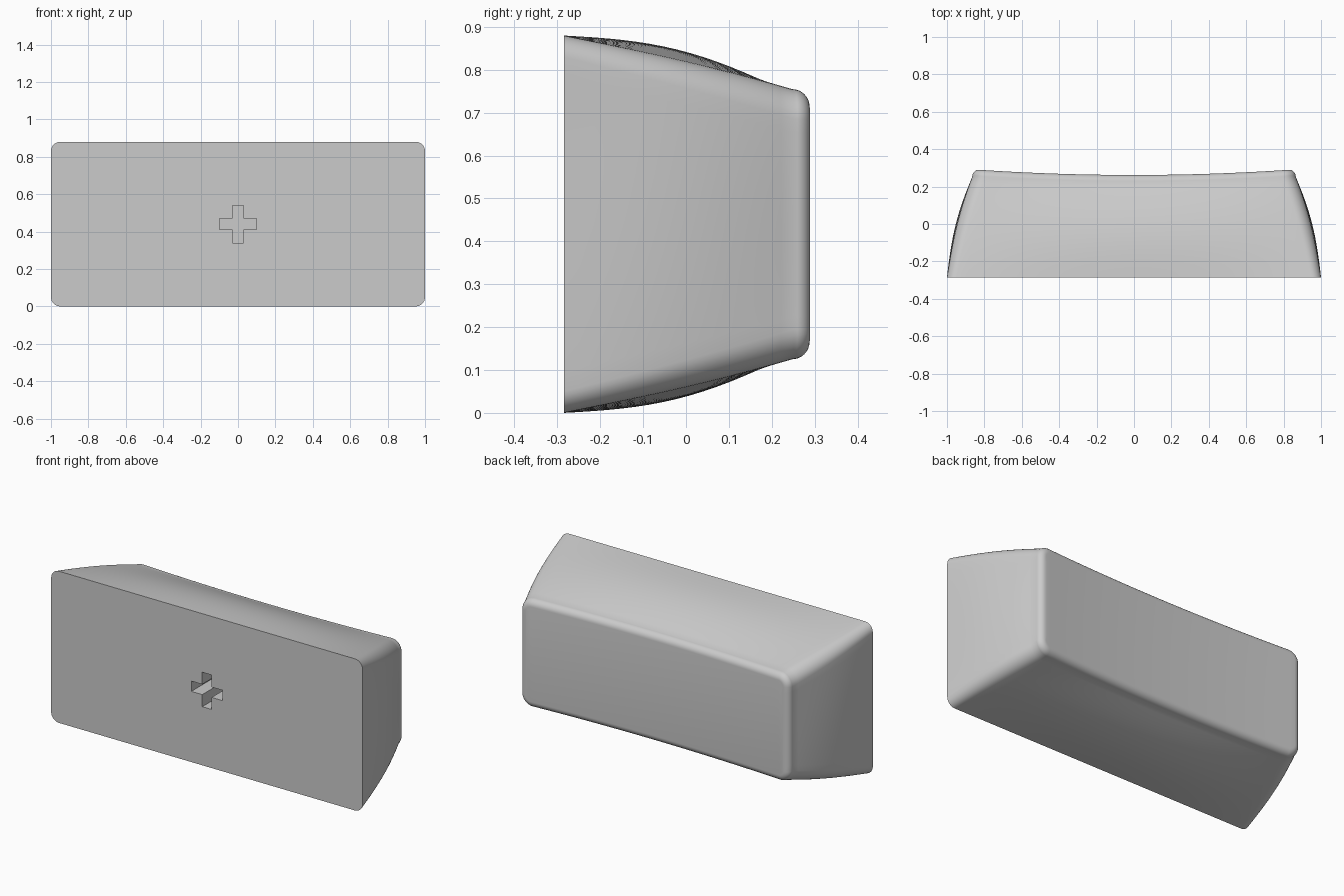
import bpy, bmesh, math
from mathutils import Matrix, Vector

cube = bpy.data.objects.get("Cube")
if cube:
    bpy.data.objects.remove(cube, do_unlink=True)

BASE_Y, MID_Z = -0.285, 0.44
grey = bpy.data.materials.new("plain grey")
grey.use_nodes = True
grey.diffuse_color = (0.6, 0.6, 0.6, 1)
grey.node_tree.nodes["Principled BSDF"].inputs["Base Color"].default_value = grey.diffuse_color


def half_ring(hx, hz, r, bulge):
    """Upper half of a rounded rectangle with bowed sides, from +x to -x."""
    n_end, n_arc, n_top = 8, 8, 20
    quarter = [(hx, (hz - r) * i / n_end) for i in range(n_end)]
    for i in range(n_arc + 1):
        a = math.pi / 2 * i / n_arc
        quarter.append((hx - r + r * math.cos(a), hz - r + r * math.sin(a)))
    quarter += [((hx - r) * (1 - i / n_top), hz) for i in range(1, n_top + 1)]
    bowed = []
    for x, z in quarter:
        bow_x = 0.7 * bulge * (1 - 0.5 * (z / hz) ** 2)
        bow_z = bulge * (1 - (x / hx) ** 2)
        bowed.append((x + bow_x * x / hx, z + bow_z * z / hz))
    return bowed + [(-x, z) for x, z in reversed(bowed[:-1])]


def dish(x):
    """Depth of the scooped back face across the width."""
    return 0.262 + 0.03 * (x / 0.86) ** 2


# Body: rings lofted from the flat front to the scooped back
bm = bmesh.new()
rings = []


def add_ring(hx, hz, r, bulge, t, drop):
    half = half_ring(hx, hz, r, bulge)
    full = half + [(x, -z) for x, z in reversed(half[1:-1])]
    rings.append([bm.verts.new((x, BASE_Y + t * (dish(x) - drop - BASE_Y), z + MID_Z))
                  for x, z in full])
    return len(half)


FILLET, STEPS = 0.04, 16
for i in range(STEPS + 1):
    t = i / STEPS
    count = add_ring(1 - 0.135 * t, 0.44 - 0.125 * t, 0.05 + 0.02 * t,
                     0.03 * math.sin(math.pi * t), t, FILLET * t)
for i in range(1, 9):
    a = math.pi / 2 * i / 8
    inset = FILLET * (1 - math.cos(a))
    count = add_ring(0.865 - inset, 0.315 - inset, 0.07 - inset, 0, 1,
                     FILLET * (1 - math.sin(a)))

for low, high in zip(rings, rings[1:]):
    for i in range(len(low)):
        j = (i + 1) % len(low)
        bm.faces.new((low[i], low[j], high[j], high[i]))

# Back cap in strips across the height, front as one flat face
last = rings[-1]
for i in range(count - 1):
    strip = [last[i], last[i + 1], last[-i - 1], last[-i % len(last)]]
    bm.faces.new(list(dict.fromkeys(strip)))
bm.faces.new(rings[0])
bmesh.ops.recalc_face_normals(bm, faces=bm.faces)
mesh = bpy.data.meshes.new("cap_body")
bm.to_mesh(mesh)
bm.free()
mesh.materials.append(grey)
body = bpy.data.objects.new("cap_body", mesh)
bpy.context.collection.objects.link(body)

# Cross socket sunk into the front
ARM, SLOT, DEPTH = 0.1, 0.03, 0.22
bm = bmesh.new()
outline = []
for k in range(4):
    turn = Matrix.Rotation(k * math.pi / 2, 3, 'Y')
    for x, z in ((ARM, SLOT), (ARM, -SLOT), (SLOT, -SLOT)):
        outline.append(bm.verts.new(turn @ Vector((x, 0, z)) + Vector((0, BASE_Y - 0.05, MID_Z))))
face = bm.faces.new(outline)
side = bmesh.ops.extrude_face_region(bm, geom=[face])["geom"]
bmesh.ops.translate(bm, vec=(0, DEPTH + 0.05, 0),
                    verts=[v for v in side if isinstance(v, bmesh.types.BMVert)])
bmesh.ops.recalc_face_normals(bm, faces=bm.faces)
mesh = bpy.data.meshes.new("cross_cutter")
bm.to_mesh(mesh)
bm.free()
mesh.materials.append(grey)
cutter = bpy.data.objects.new("cross_cutter", mesh)
bpy.context.collection.objects.link(cutter)

cut = body.modifiers.new("cross_socket", 'BOOLEAN')
cut.object, cut.operation, cut.solver = cutter, 'DIFFERENCE', 'EXACT'
bpy.context.view_layer.objects.active = body
body.select_set(True)
cutter.select_set(False)
bpy.ops.object.modifier_apply(modifier=cut.name)
bpy.data.objects.remove(cutter, do_unlink=True)
bpy.ops.object.shade_smooth_by_angle(angle=math.radians(35))
